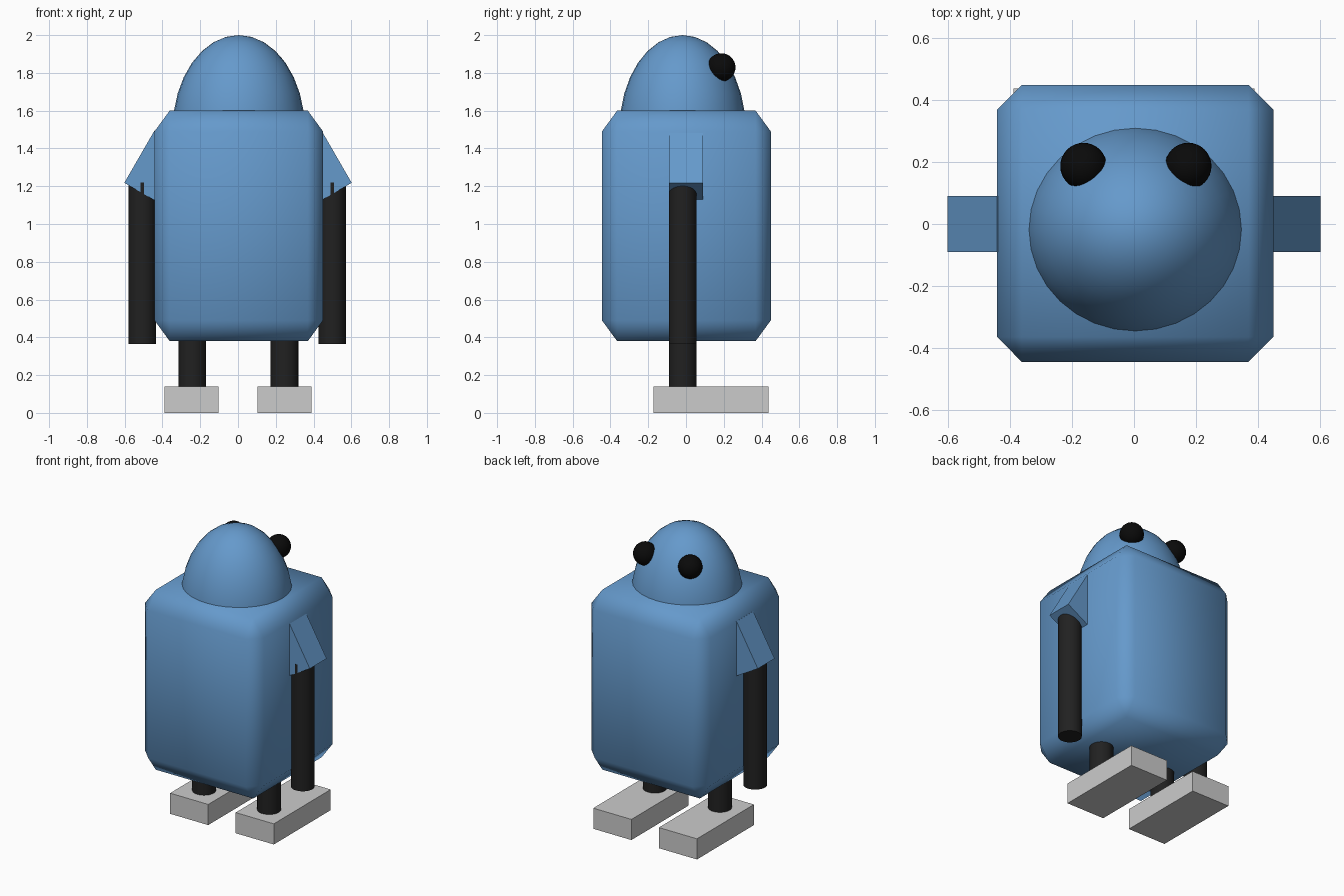
import bpy, math
from mathutils import Vector

if "Cube" in bpy.data.objects:
    bpy.data.objects.remove(bpy.data.objects["Cube"])


def material(name, rgb):
    m = bpy.data.materials.new(name)
    m.diffuse_color = (*rgb, 1)
    m.use_nodes = True
    m.node_tree.nodes["Principled BSDF"].inputs["Base Color"].default_value = m.diffuse_color
    return m


BLUE = material("blue", (0.13, 0.32, 0.60))
BLACK = material("black", (0.015, 0.015, 0.015))
EYE_BLACK = material("eye_black", (0.003, 0.003, 0.003))


def finish(name, mat=None):
    ob = bpy.context.object
    ob.name = name
    if mat:
        ob.data.materials.append(mat)
    return ob


def box(name, center, size, mat=None, tilt=0):
    bpy.ops.mesh.primitive_cube_add(size=1, location=center, rotation=(0, tilt, 0))
    bpy.context.object.scale = size
    return finish(name, mat)


def ball(name, center, radii, mat):
    bpy.ops.mesh.primitive_uv_sphere_add(segments=32, ring_count=16, radius=1, location=center)
    bpy.context.object.scale = radii
    bpy.ops.object.shade_smooth()
    return finish(name, mat)


def rod(name, x, z0, z1):
    bpy.ops.mesh.primitive_cylinder_add(vertices=32, radius=0.073, depth=z1 - z0,
                                        location=(x, -0.018, (z0 + z1) / 2))
    bpy.ops.object.shade_smooth_by_angle(angle=math.radians(40))
    return finish(name, BLACK)


# Body: chamfered box, smooth shaded
body = box("body", (0.004, 0.002, 0.99), (0.892, 0.894, 1.22), BLUE)
bevel = body.modifiers.new("chamfer", 'BEVEL')
bevel.width = 0.18 / 2
bevel.segments = 1
bevel.limit_method = 'NONE'
bpy.ops.object.shade_smooth()

# Domed head, sunk into the body
ball("head", (0.004, -0.018, 1.5), (0.35, 0.334, 0.5), BLUE)

for side, s in (("left", -1), ("right", 1)):
    # Eye, half embedded in the head
    ball(side + "_eye", (0.006 + 0.169 * s, 0.187, 1.829), (0.075,) * 3, EYE_BLACK)

    # Shoulder: box tilted 30 degrees, placed from its outer lower corner
    length, width = 0.32, 0.2
    a = math.radians(30)
    up = Vector((-math.sin(a), 0, math.cos(a)))
    inward = Vector((-math.cos(a), 0, -math.sin(a)))
    c = Vector((0.602, 0, 1.218)) + up * length / 2 + inward * width / 2
    box(side + "_shoulder", (c.x * s, 0, c.z), (width, 0.18, length), BLUE, -a * s)

    # Arm and leg
    rod(side + "_arm", -0.004 + 0.503 * s, 0.365, 1.22)
    rod(side + "_leg", 0.002 + 0.244 * s, 0.12, 0.45)

    # Foot
    box(side + "_foot", (0.246 * s, 0.133, 0.07), (0.286, 0.61, 0.14))
